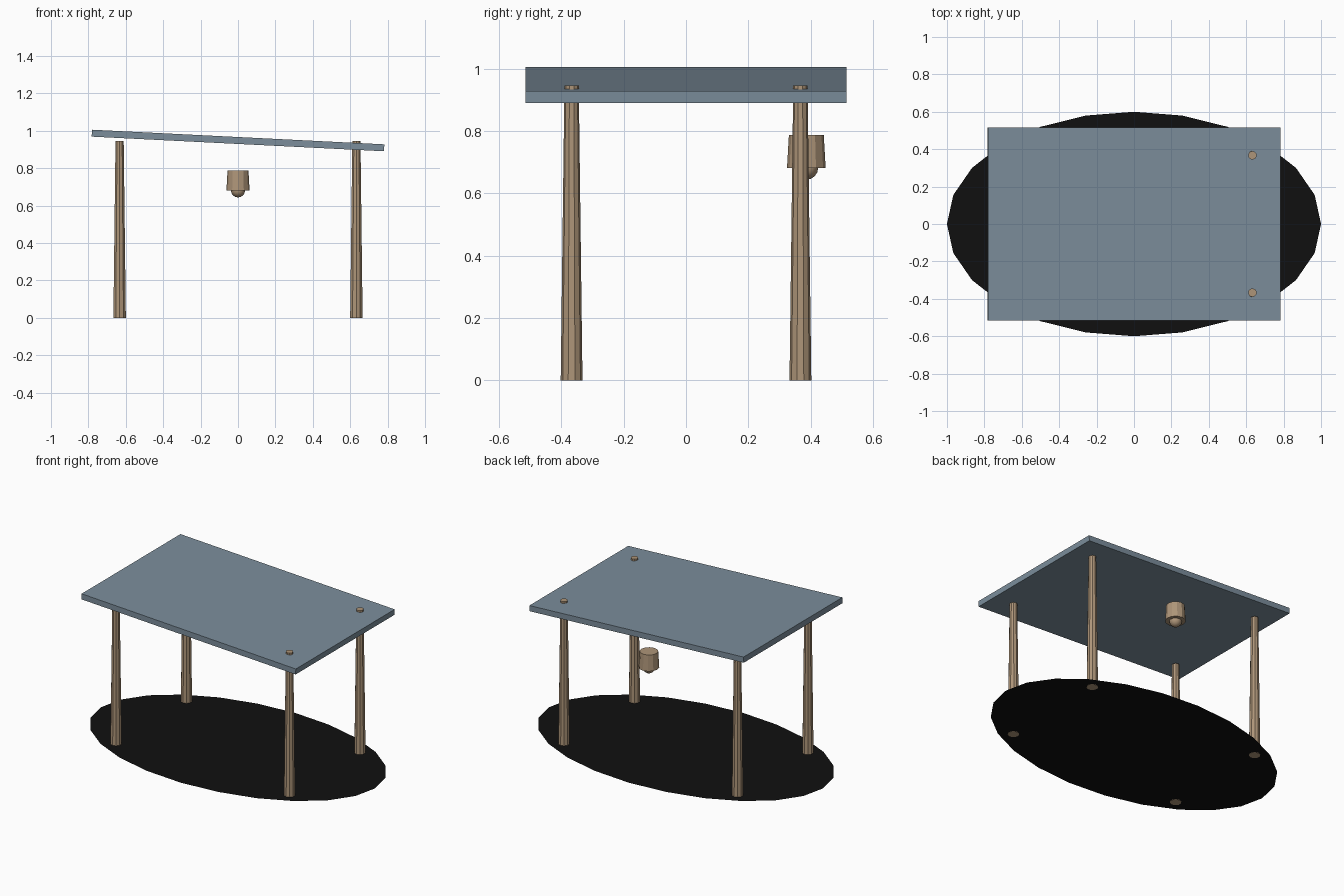
import bpy
import math

default = bpy.data.objects.get("Cube")
if default:
    bpy.data.objects.remove(default, do_unlink=True)


def material(name, rgb):
    mat = bpy.data.materials.new(name)
    mat.use_nodes = True
    colour = (*rgb, 1.0)
    mat.diffuse_color = colour
    mat.node_tree.nodes["Principled BSDF"].inputs["Base Color"].default_value = colour
    return mat


def finish(name, mat):
    obj = bpy.context.object
    obj.name = obj.data.name = name
    obj.data.materials.append(mat)
    return obj


def tapered(name, mat, x, y, bottom, top, r_bottom, r_top, sides):
    bpy.ops.mesh.primitive_cone_add(
        vertices=sides, radius1=r_bottom, radius2=r_top, depth=top - bottom,
        location=(x, y, (bottom + top) / 2))
    return finish(name, mat)


wood = material("tan wood", (0.42, 0.30, 0.19))
slate = material("slate blue", (0.20, 0.27, 0.33))
black = material("black ground", (0.005, 0.005, 0.005))

# Flat oval ground sheet, just above the post feet
bpy.ops.mesh.primitive_circle_add(vertices=24, radius=1, fill_type='NGON',
                                  location=(0, 0, 0.002))
ground = finish("ground_sheet", black)
ground.scale = (1, 0.6, 1)

# Four tapered posts; the left pair pokes through the low side of the roof
for side, x in (("left", 0.633), ("right", -0.633)):
    for end, y in (("front", -0.367), ("back", 0.367)):
        tapered(f"{end}_{side}_post", wood, x, y, 0, 0.947, 0.035, 0.023, 10)

# Sloping roof panel
bpy.ops.mesh.primitive_cube_add(size=1, location=(0, 0, 0.9485),
                                rotation=(0, 0.05, 0))
roof = finish("roof_panel", slate)
roof.scale = (1.565, 1.03, 0.037)

# Hanging lantern with a round bulb below it
tapered("lantern_shade", wood, 0, 0.386, 0.682, 0.787, 0.062, 0.056, 12)
bpy.ops.mesh.primitive_uv_sphere_add(segments=12, ring_count=8, radius=0.038,
                                     location=(0, 0.386, 0.682))
finish("lantern_bulb", wood)
bpy.ops.object.shade_smooth_by_angle(angle=math.radians(35))
